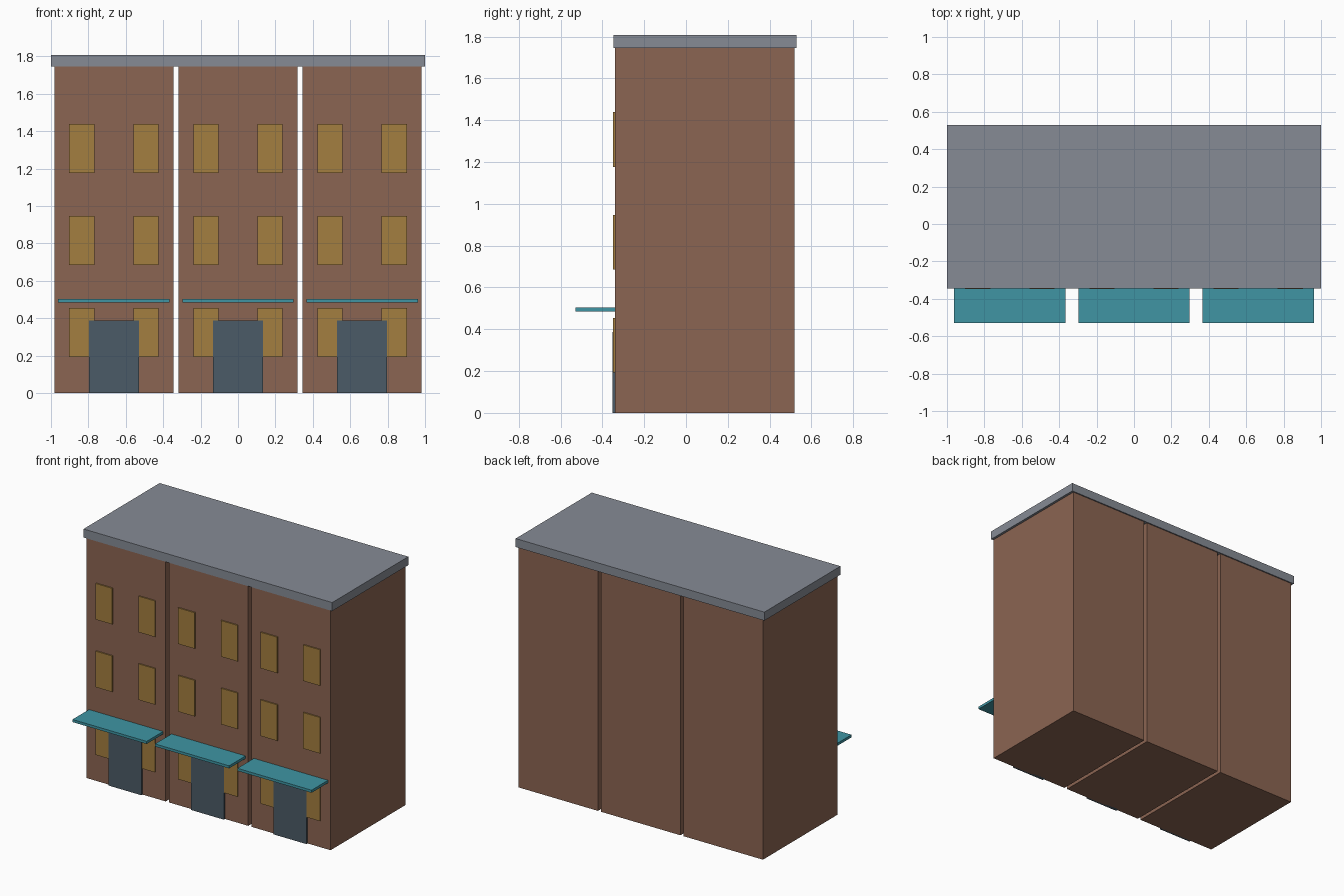
import bpy

if "Cube" in bpy.data.objects:
    bpy.data.objects.remove(bpy.data.objects["Cube"])


def material(name, rgb):
    m = bpy.data.materials.new(name)
    m.diffuse_color = (*rgb, 1)
    m.use_nodes = True
    m.node_tree.nodes["Principled BSDF"].inputs["Base Color"].default_value = m.diffuse_color
    return m


BRICK = material("brick", (0.26, 0.13, 0.085))
GLASS = material("lit_window", (0.37, 0.21, 0.05))
DOOR = material("door_paint", (0.07, 0.105, 0.135))
AWNING = material("awning_cloth", (0.05, 0.30, 0.37))
ROOF = material("roof_slate", (0.24, 0.26, 0.30))


def box(name, x, y, z, mat):
    """Box from (min, max) ranges on each axis."""
    lo, hi = zip(x, y, z)
    bpy.ops.mesh.primitive_cube_add(
        size=1, location=[(a + b) / 2 for a, b in zip(lo, hi)])
    ob = bpy.context.object
    ob.name = name
    ob.scale = [b - a for a, b in zip(lo, hi)]
    bpy.ops.object.transform_apply(location=False, rotation=False, scale=True)
    ob.data.materials.append(mat)
    return ob


FRONT, BACK = -0.339, 0.519
PITCH = 0.6633

for unit in range(3):
    cx = (unit - 1) * PITCH

    # House block, separated from its neighbour by a narrow gap
    box(f"house_{unit}", (cx - 0.319, cx + 0.319), (FRONT, BACK), (0, 1.746), BRICK)

    # Two windows on each of three floors
    for floor in range(3):
        z = 0.324 + floor * 0.492
        for side in (-1, 1):
            wx = cx + side * 0.172
            box(f"window_{unit}_{floor}_{'left' if side < 0 else 'right'}",
                (wx - 0.067, wx + 0.067), (FRONT - 0.009, FRONT + 0.009),
                (z - 0.131, z + 0.131), GLASS)

    # Door and the awning above it
    box(f"door_{unit}", (cx - 0.133, cx + 0.133), (FRONT - 0.013, FRONT + 0.013),
        (0, 0.387), DOOR)
    box(f"awning_{unit}", (cx - 0.298, cx + 0.298), (-0.528, FRONT),
        (0.484, 0.503), AWNING)

# Shared flat roof
box("roof", (-1, 1), (-0.346, 0.528), (1.746, 1.808), ROOF)
